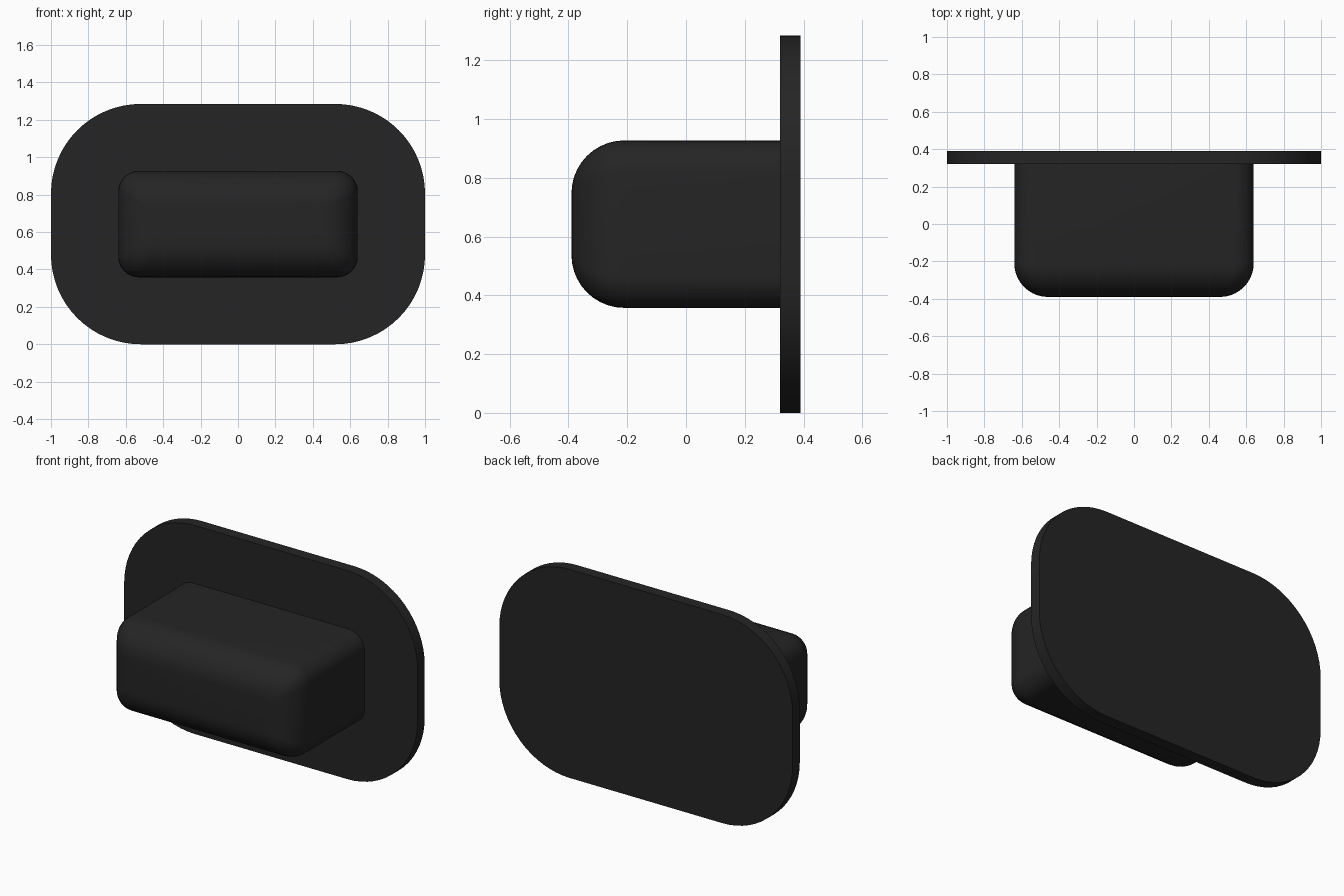
import bpy, bmesh, math

if "Cube" in bpy.data.objects:
    bpy.data.objects.remove(bpy.data.objects["Cube"])

black = bpy.data.materials.new("matte_black")
black.diffuse_color = (0.018, 0.018, 0.018, 1)
black.use_nodes = True
black.node_tree.nodes["Principled BSDF"].inputs["Base Color"].default_value = black.diffuse_color
MID_Z = 0.6425


def rounded_ring(bm, hx, hz, r, y, steps):
    """Ring of vertices: a rounded rectangle in the XZ plane at depth y."""
    ring = []
    for q, (sx, sz) in enumerate([(1, 1), (-1, 1), (-1, -1), (1, -1)]):
        for i in range(steps + 1):
            a = (q + i / steps) * math.pi / 2
            x = sx * (hx - r) + r * math.cos(a)
            z = sz * (hz - r) + r * math.sin(a)
            ring.append(bm.verts.new((x, y, MID_Z + z)))
    return ring


def loft(name, sections, steps):
    """Skin rounded sections (hx, hz, radius, y) and cap both ends."""
    bm = bmesh.new()
    rings = [rounded_ring(bm, *s, steps) for s in sections]
    for a, b in zip(rings, rings[1:]):
        for i in range(len(a)):
            j = (i + 1) % len(a)
            bm.faces.new((a[i], a[j], b[j], b[i]))
    bm.faces.new(rings[0])
    bm.faces.new(rings[-1])
    bmesh.ops.recalc_face_normals(bm, faces=bm.faces)
    mesh = bpy.data.meshes.new(name)
    bm.to_mesh(mesh)
    bm.free()
    mesh.materials.append(black)
    obj = bpy.data.objects.new(name, mesh)
    bpy.context.collection.objects.link(obj)
    bpy.ops.object.select_all(action='DESELECT')
    obj.select_set(True)
    bpy.context.view_layer.objects.active = obj
    bpy.ops.object.shade_smooth_by_angle(angle=math.radians(35))
    return obj


# Flat backing plate with large rounded corners
loft("back_plate", [(1, MID_Z, 0.48, 0.32), (1, MID_Z, 0.48, 0.39)], 16)

# Projecting block: rounded sides, with a larger fillet around the front face
FILLET, CORNER, FRONT = 0.18, 0.11, -0.39
sections = [(0.64, 0.285, CORNER, 0.322)]
for k in range(11):
    a = k / 10 * math.pi / 2
    inset = FILLET * (1 - math.cos(a))
    radius = CORNER - (CORNER - 0.03) * inset / FILLET
    sections.append((0.64 - inset, 0.285 - inset, radius,
                     FRONT + FILLET * (1 - math.sin(a))))
loft("front_block", sections, 8)
